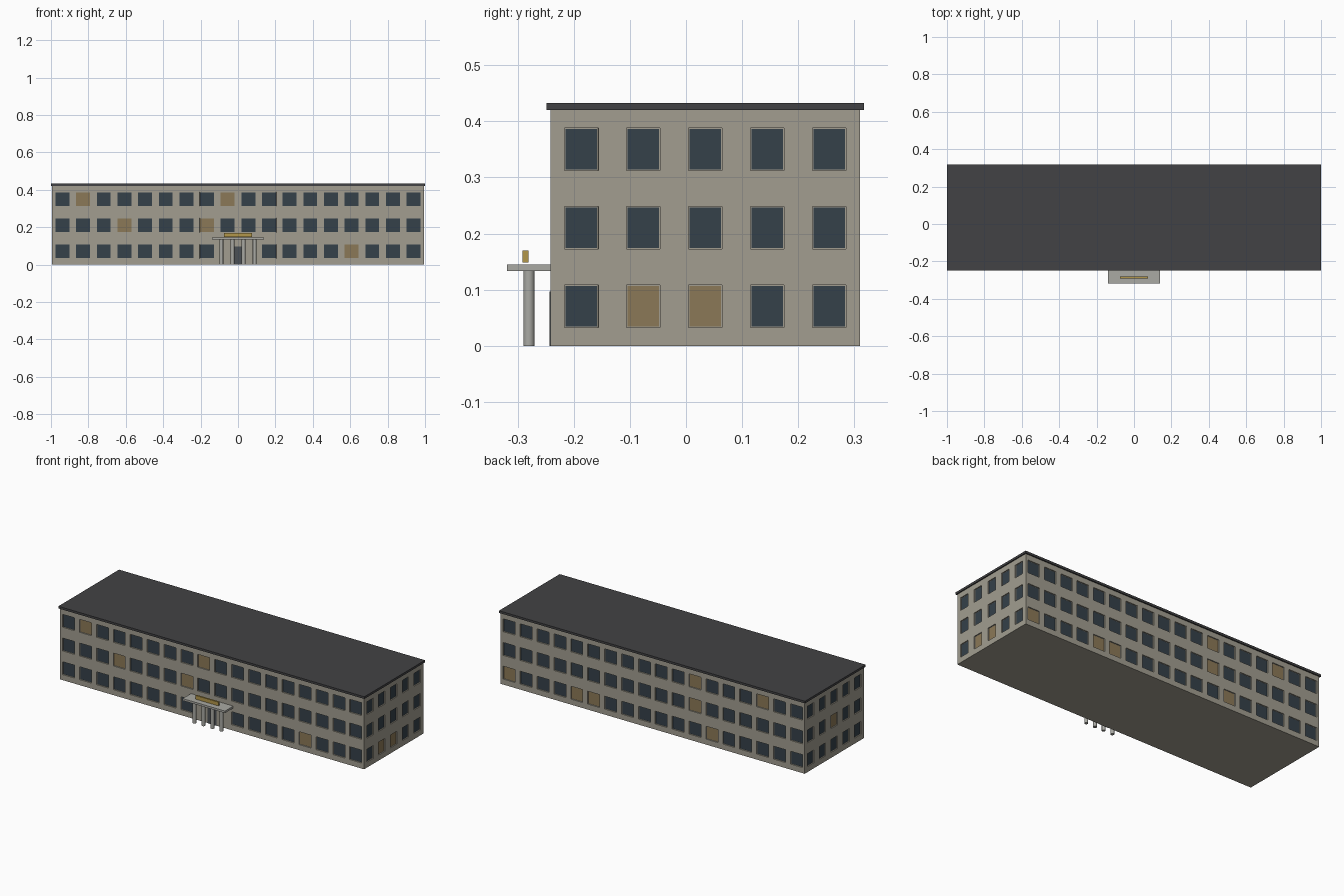
import bpy, bmesh
from mathutils import Vector

if "Cube" in bpy.data.objects:
    bpy.data.objects.remove(bpy.data.objects["Cube"])

BAY, FLOOR = 0.1104, 0.14
HX = BAY * 9
Y0, Y1 = -0.2415, 0.3105
TOP = FLOOR * 3


def material(name, rgb):
    m = bpy.data.materials.new(name)
    m.diffuse_color = (*rgb, 1)
    m.use_nodes = True
    m.node_tree.nodes["Principled BSDF"].inputs["Base Color"].default_value = m.diffuse_color
    return m


WALL = material("plaster", (0.36, 0.34, 0.28))
GLASS = material("dark_glass", (0.035, 0.052, 0.068))
LIT = material("lit_glass", (0.26, 0.19, 0.095))
ROOF = material("roof_dark", (0.055, 0.055, 0.058))
STONE = material("pale_stone", (0.40, 0.40, 0.37))
GOLD = material("gold", (0.45, 0.31, 0.07))
DOOR = material("door_grey", (0.07, 0.08, 0.09))


def finish(name, bm, mats):
    me = bpy.data.meshes.new(name)
    bm.to_mesh(me)
    bm.free()
    ob = bpy.data.objects.new(name, me)
    for m in mats:
        me.materials.append(m)
    bpy.context.collection.objects.link(ob)
    return ob


def box(name, lo, hi, mat):
    bm = bmesh.new()
    bmesh.ops.create_cube(bm, size=1)
    for v in bm.verts:
        v.co = Vector([lo[i] + (v.co[i] + 0.5) * (hi[i] - lo[i]) for i in range(3)])
    return finish(name, bm, [mat])


# Walls: a grid per side, window cells are recessed and given glass
bm = bmesh.new()
windows = []


def wall(origin, u, bays, width, lit, blank=()):
    origin, u = Vector(origin), Vector(u)
    us, zs = [0], [0]
    for i in range(bays):
        c = (i + 0.5) * BAY
        us += [c - width / 2, c + width / 2]
    us.append(bays * BAY)
    for r in range(3):
        c = (r + 0.5) * FLOOR + 0.0005
        zs += [c - 0.038, c + 0.038]
    zs.append(TOP)
    g = [[bm.verts.new(origin + u * a + Vector((0, 0, z))) for z in zs] for a in us]
    for i in range(len(us) - 1):
        for j in range(len(zs) - 1):
            f = bm.faces.new((g[i][j], g[i + 1][j], g[i + 1][j + 1], g[i][j + 1]))
            cell = (i // 2, j // 2)
            if i % 2 and j % 2 and cell not in blank:
                windows.append((f, 2 if cell in lit else 1))


# lit windows given as (column, storey)
wall((-HX, Y0, 0), (1, 0, 0), 18, 0.078,
     {(1, 2), (8, 2), (3, 1), (7, 1), (14, 0)}, {(8, 0), (9, 0)})
wall((HX, Y0, 0), (0, 1, 0), 5, 0.060, {(1, 0), (2, 0)})
wall((HX, Y1, 0), (-1, 0, 0), 18, 0.078,
     {(0, 0), (4, 0), (5, 0), (12, 0), (11, 1), (11, 2), (15, 2)})
wall((-HX, Y1, 0), (0, -1, 0), 5, 0.060, {(2, 1)})
bmesh.ops.remove_doubles(bm, verts=bm.verts[:], dist=0.0005)
bmesh.ops.edgeloop_fill(bm, edges=[e for e in bm.edges if e.is_boundary])
bm.normal_update()
faces = [f for f, _ in windows]
bmesh.ops.inset_individual(bm, faces=faces, thickness=0.0002, depth=-0.006)
bmesh.ops.inset_individual(bm, faces=faces, thickness=0.0025, depth=0)
for f, index in windows:
    f.material_index = index
bmesh.ops.recalc_face_normals(bm, faces=bm.faces[:])
finish("walls_with_windows", bm, [WALL, GLASS, LIT])

# Flat roof slab with a small overhang
box("roof", (-1, Y0 - 0.007, TOP), (1, Y1 + 0.007, 0.433), ROOF)

# Entrance: door, canopy, sign bar and round columns
box("door", (-0.03, Y0 - 0.002, 0), (0.03, Y0 + 0.004, 0.097), DOOR)
box("canopy", (-0.138, -0.319, 0.133), (0.138, Y0 + 0.001, 0.145), STONE)
box("sign_bar", (-0.075, -0.291, 0.148), (0.075, -0.281, 0.170), GOLD)
for k in range(4):
    bm = bmesh.new()
    bmesh.ops.create_cone(bm, cap_ends=True, segments=16, radius1=0.01, radius2=0.01, depth=0.134)
    bmesh.ops.translate(bm, verts=bm.verts[:], vec=((k - 1.5) * 0.059, -0.28, 0.067))
    for f in bm.faces:
        f.smooth = len(f.verts) == 4
    for e in bm.edges:
        e.smooth = all(len(f.verts) == 4 for f in e.link_faces)
    finish("entrance_column", bm, [STONE])
